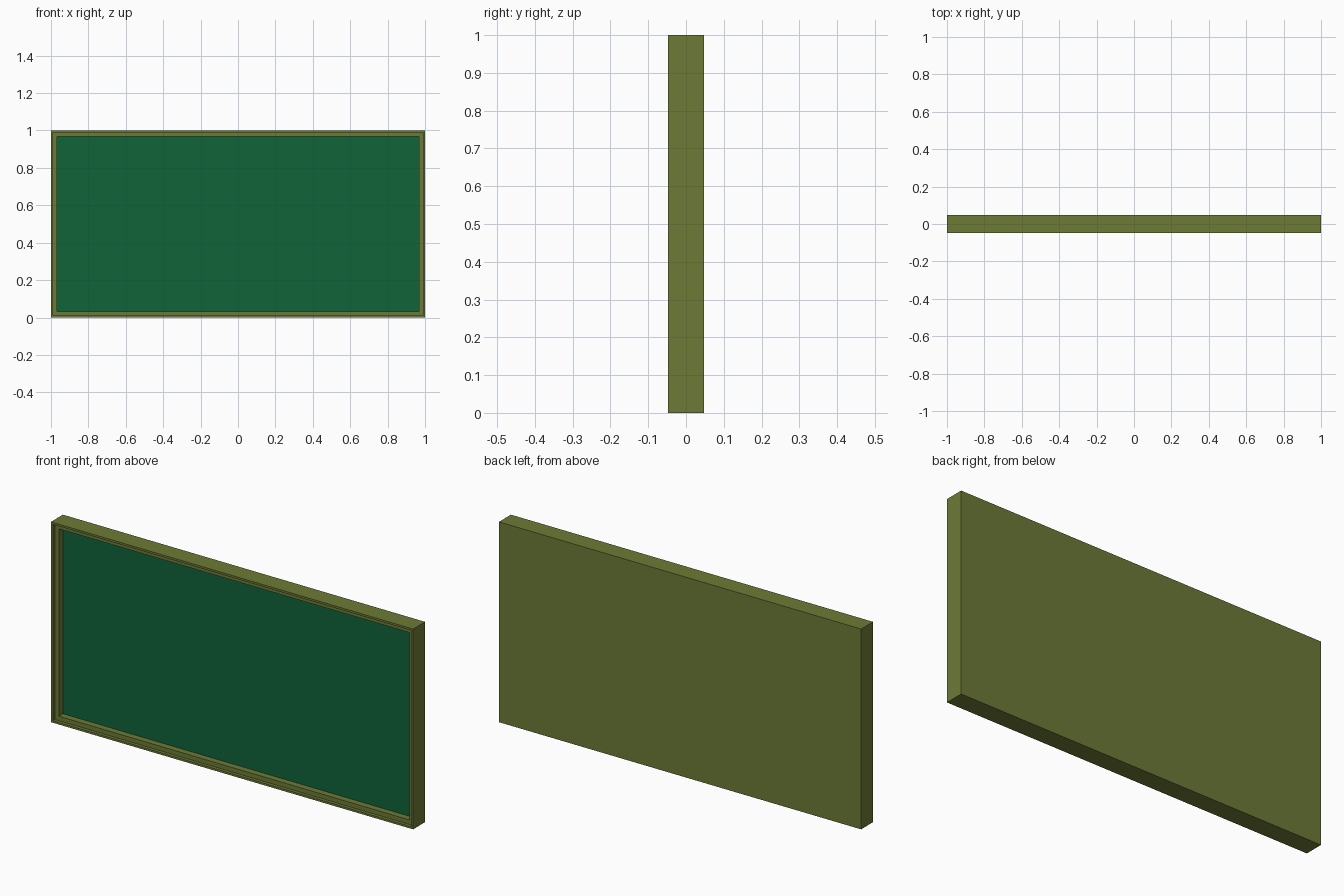
import bpy, bmesh
from mathutils import Vector

if "Cube" in bpy.data.objects:
    bpy.data.objects.remove(bpy.data.objects["Cube"])

WIDTH, DEPTH, HEIGHT = 2.0, 0.094, 1.0
RIM, RIM_DEPTH = 0.010, 0.016      # thin outer lip
LEDGE, LEDGE_DEPTH = 0.0225, 0.032  # inner step down to the board
PANEL = 0.004


def material(name, color):
    mat = bpy.data.materials.new(name)
    mat.diffuse_color = (*color, 1)
    mat.use_nodes = True
    mat.node_tree.nodes["Principled BSDF"].inputs["Base Color"].default_value = mat.diffuse_color
    return mat


def box(name, size, center, mat):
    bm = bmesh.new()
    bmesh.ops.create_cube(bm, size=1)
    bmesh.ops.scale(bm, vec=size, verts=bm.verts)
    bmesh.ops.translate(bm, vec=center, verts=bm.verts)
    mesh = bpy.data.meshes.new(name)
    obj = bpy.data.objects.new(name, mesh)
    bpy.context.collection.objects.link(obj)
    mesh.materials.append(mat)
    return obj, bm


def step_in(bm, face, border, depth):
    """Leave a flat border around the face, then sink it with square walls."""
    bmesh.ops.inset_region(bm, faces=[face], thickness=border, use_even_offset=True)
    bmesh.ops.inset_region(bm, faces=[face], thickness=0)
    bmesh.ops.translate(bm, vec=(0, depth, 0), verts=face.verts)


olive = material("olive_frame", (0.153, 0.195, 0.037))
green = material("green_board", (0.005, 0.127, 0.042))

# Frame with solid back and a two-step recess in the front
frame, bm = box("frame", (WIDTH, DEPTH, HEIGHT), (0, 0, HEIGHT / 2), olive)
front = min(bm.faces, key=lambda f: f.calc_center_median().y)
step_in(bm, front, RIM, RIM_DEPTH)
step_in(bm, front, LEDGE, LEDGE_DEPTH + PANEL)
bm.to_mesh(frame.data)
bm.free()

# Writing surface filling the bottom of the recess
border = RIM + LEDGE
floor_y = -DEPTH / 2 + RIM_DEPTH + LEDGE_DEPTH + PANEL
board, bm = box("writing_board",
                (WIDTH - 2 * border, PANEL, HEIGHT - 2 * border),
                Vector((0, floor_y - PANEL / 2, HEIGHT / 2)), green)
bm.to_mesh(board.data)
bm.free()
